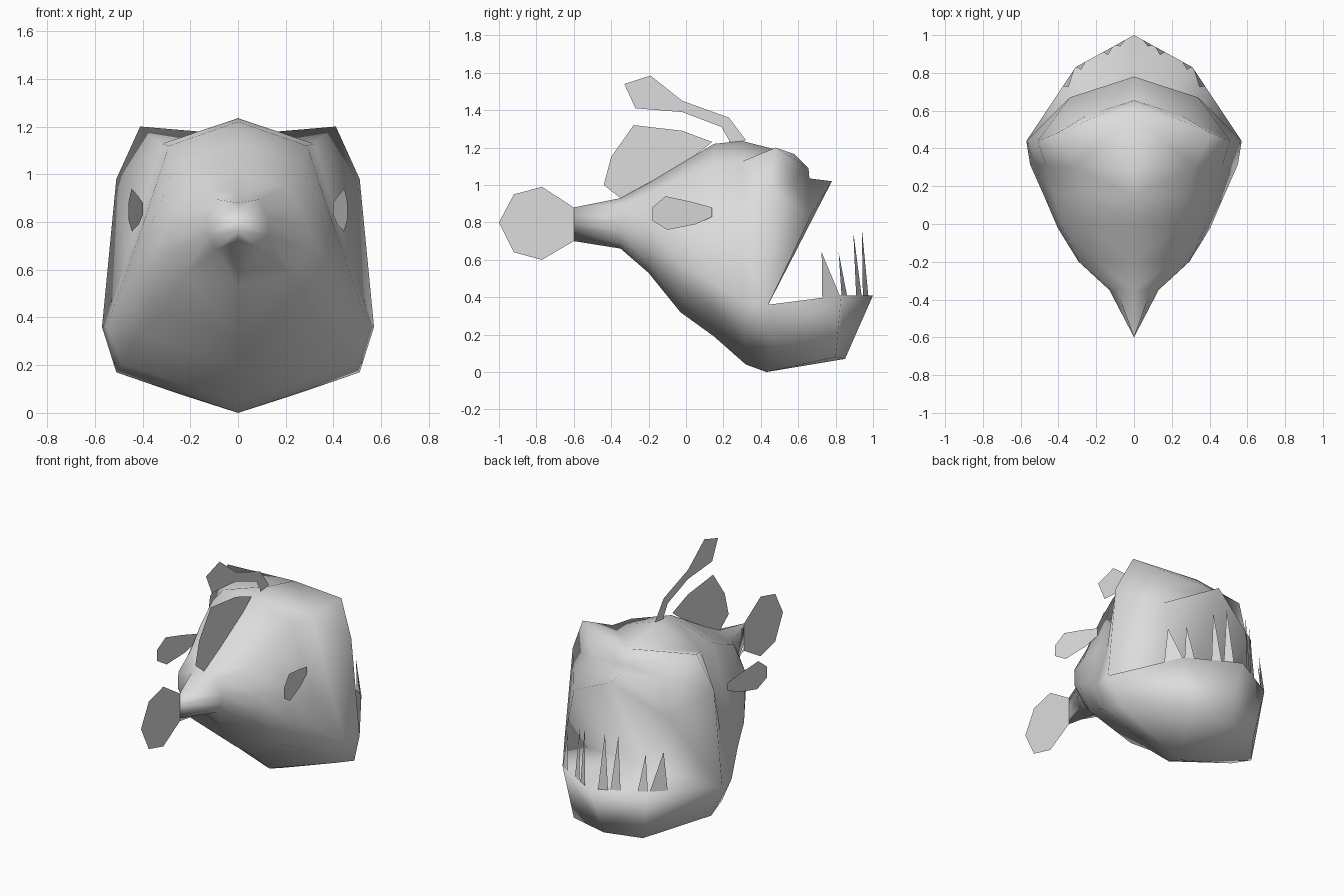
import bpy, bmesh
from mathutils import Vector

cube = bpy.data.objects.get("Cube")
if cube:
    bpy.data.objects.remove(cube)

grey = bpy.data.materials.new("plain grey")
grey.use_nodes = True
colour = (0.72, 0.72, 0.72, 1)
grey.diffuse_color = colour
grey.node_tree.nodes["Principled BSDF"].inputs["Base Color"].default_value = colour


def make_object(name, polygons, smooth=False, mirror=False):
    """Turn lists of corner points into one welded mesh object."""
    bm = bmesh.new()
    for corners in polygons:
        bm.faces.new([bm.verts.new(p) for p in corners])
    bmesh.ops.remove_doubles(bm, verts=bm.verts, dist=0.0005)
    if smooth:
        bmesh.ops.recalc_face_normals(bm, faces=bm.faces)
        for face in bm.faces:
            face.smooth = True
    mesh = bpy.data.meshes.new(name)
    bm.to_mesh(mesh)
    bm.free()
    mesh.materials.append(grey)
    obj = bpy.data.objects.new(name, mesh)
    bpy.context.collection.objects.link(obj)
    if mirror:
        mod = obj.modifiers.new("mirror", "MIRROR")
        mod.merge_threshold = 0.001


# Half cross-sections: round near the tail, wide-bottomed near the mouth
ROUND = [(0, 1), (.7, .87), (1, .55), (.97, .33), (.7, .1), (0, 0)]
BROAD = [(0, 1), (.58, .91), (.85, .5), (1, .27), (.88, .14), (0, 0)]


def ring(y_top, z_top, y_low, z_low, width, blend):
    points = []
    for a, b in zip(ROUND, BROAD):
        fx = a[0] + (b[0] - a[0]) * blend
        fz = a[1] + (b[1] - a[1]) * blend
        points.append(Vector((fx * width, y_low + (y_top - y_low) * fz,
                              z_low + (z_top - z_low) * fz)))
    return points


# Ring through the brow and the corner of the mouth
forehead, brow, temple, corner, cheek, throat = mouth = [Vector(p) for p in (
    (0, .58, 1.165), (.41, .48, 1.2), (.51, .44, .98),
    (.57, .44, .36), (.51, .47, .17), (0, .43, 0))]
# Bridge under the brow, upper lip, lower jaw and back of the mouth
bridge, root, root_side = Vector((0, .655, 1.09)), Vector((0, .66, 1.035)), Vector((.25, .575, 1.03))
lip, lip_side = Vector((0, .78, 1.02)), Vector((.34, .67, .84))
rim, rim_side = Vector((0, 1, .41)), Vector((.31, .83, .41))
chin, chin_side = Vector((0, .85, .07)), Vector((.25, .8, .08))
gullet = Vector((0, .44, .36))

rings = [
    ring(-.6, .88, -.6, .7, 0, 0),
    ring(-.35, .93, -.35, .66, .13, 0),
    ring(-.2, 1.01, -.2, .53, .3, .2),
    ring(0, 1.13, -.03, .32, .41, .5),
    ring(.15, 1.22, .15, .19, .48, .8),
    ring(.3, 1.235, .32, .04, .55, 1),
    mouth,
]
faces = []
for back, front in zip(rings, rings[1:]):
    for i in range(len(back) - 1):
        quad = [back[i], back[i + 1], front[i + 1], front[i]]
        # Collapse corners that share a position
        clean = [p for k, p in enumerate(quad) if (p - quad[k - 1]).length > .0005]
        if front is mouth and i == 0:
            # Valley between the crown and the raised brow
            faces += [[quad[0], quad[1], forehead], [quad[1], brow, forehead]]
        else:
            faces.append(clean)
faces += [
    # Overhanging brow and muzzle
    [forehead, brow, bridge],
    [bridge, brow, root_side, root],
    [brow, temple, root_side],
    [root, root_side, lip_side, lip],
    [root_side, temple, lip_side],
    [temple, corner, lip_side],
    # Roof and floor of the mouth
    [lip, lip_side, gullet],
    [lip_side, corner, gullet],
    [gullet, corner, rim_side],
    [gullet, rim_side, rim],
    # Lower jaw
    [corner, cheek, rim_side],
    [cheek, chin_side, rim_side],
    [rim_side, chin_side, chin, rim],
    [cheek, throat, chin_side],
    [throat, chin, chin_side],
]
make_object("body", faces, smooth=True, mirror=True)


# Flat fins standing on the centre plane, outlined as (y, z)
def centre_fin(name, outline):
    make_object(name, [[(0, y, z) for y, z in outline]])


centre_fin("tail_fin", [(-.6, .88), (-.77, .99), (-.92, .95), (-1, .8),
                        (-.92, .64), (-.77, .6), (-.6, .7)])
centre_fin("back_fin", [(-.35, .93), (-.44, 1), (-.4, 1.15), (-.28, 1.32),
                        (-.02, 1.29), (.14, 1.23), (0, 1.12)])
centre_fin("lure", [(-.33, 1.54), (-.19, 1.585), (-.02, 1.45), (.23, 1.36),
                    (.32, 1.24), (.23, 1.2), (.23, 1.24), (.19, 1.31),
                    (-.02, 1.39), (-.27, 1.41)])

# Side fins flare outwards towards the tail
side = [(-.18, .88), (-.11, .94), (.03, .91), (.14, .88),
        (.14, .83), (.05, .79), (-.1, .76), (-.18, .81)]
make_object("side_fins", [[(s * (.425 - .19 * y), y, z) for y, z in side]
                          for s in (-1, 1)])

# Teeth: flat spikes along the jaw rim (edge start, edge end, span, height, lean)
spikes = []
for a, b, t0, t1, tip, lean in (
        (rim_side, corner, .02, .26, .64, .05),
        (rim, rim_side, .82, .99, .64, .03),
        (rim, rim_side, .36, .53, .75, .03),
        (rim, rim_side, .15, .32, .77, .02)):
    p, q = a.lerp(b, t0), a.lerp(b, t1)
    apex = (p + q) / 2
    apex.y -= lean
    apex.z = tip
    spikes.append([p, q, apex])
make_object("teeth", spikes, mirror=True)
